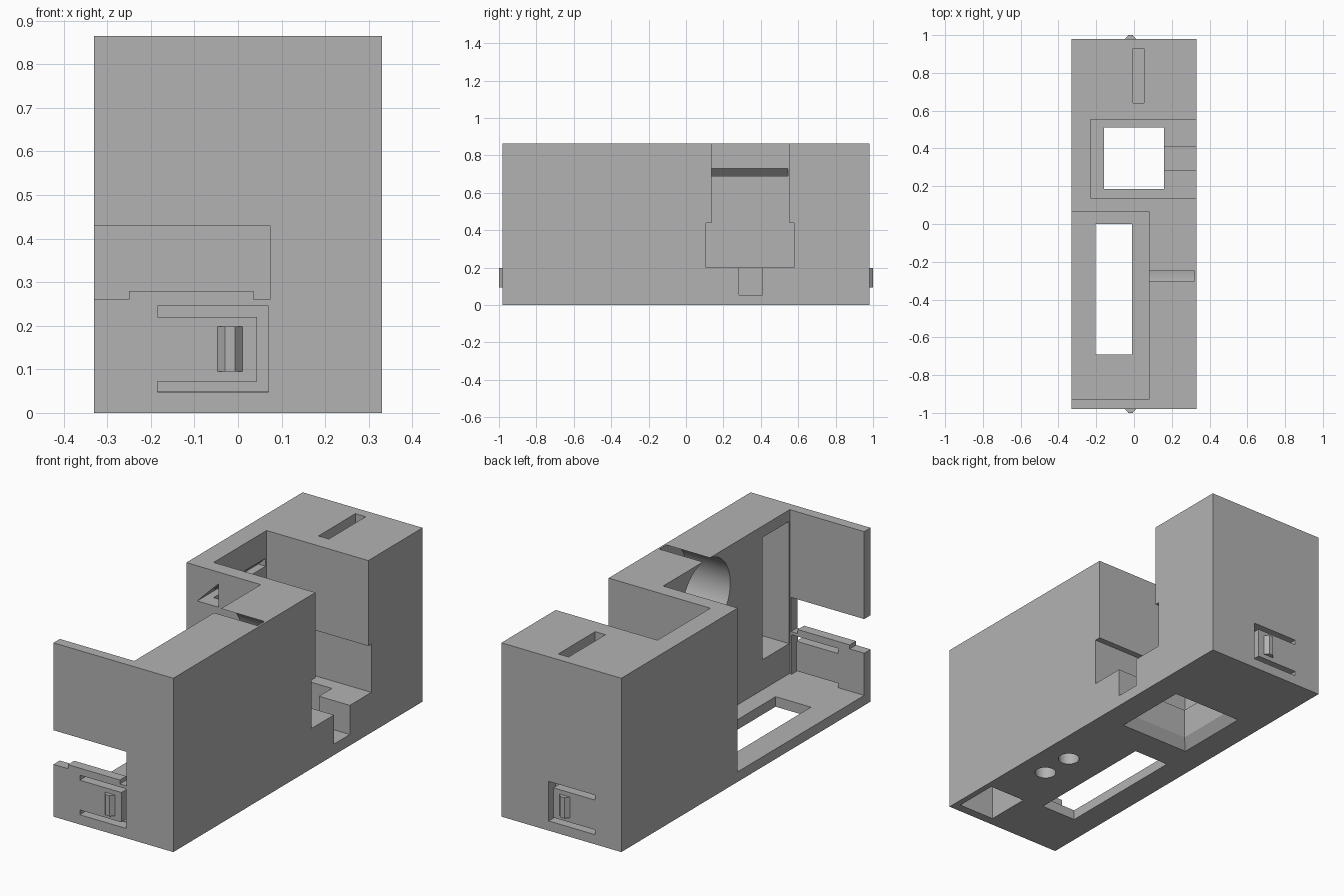
import bpy, bmesh, math

if "Cube" in bpy.data.objects:
    bpy.data.objects.remove(bpy.data.objects["Cube"])

grey = bpy.data.materials.new("light grey")
grey.diffuse_color = (0.45, 0.45, 0.45, 1)
grey.use_nodes = True
grey.node_tree.nodes["Principled BSDF"].inputs["Base Color"].default_value = grey.diffuse_color


def finish(name, bm):
    bmesh.ops.recalc_face_normals(bm, faces=bm.faces)
    me = bpy.data.meshes.new(name)
    bm.to_mesh(me)
    bm.free()
    me.materials.append(grey)
    ob = bpy.data.objects.new(name, me)
    bpy.context.collection.objects.link(ob)
    return ob


def loft(name, a, b):
    """Closed solid between two rings of points."""
    bm = bmesh.new()
    va = [bm.verts.new(p) for p in a]
    vb = [bm.verts.new(p) for p in b]
    n = len(va)
    bm.faces.new(va)
    bm.faces.new(vb[::-1])
    for i in range(n):
        j = (i + 1) % n
        bm.faces.new((va[i], vb[i], vb[j], va[j]))
    return finish(name, bm)


def rect(x0, x1, y0, y1, z):
    return [(x0, y0, z), (x1, y0, z), (x1, y1, z), (x0, y1, z)]


def box(name, x0, x1, y0, y1, z0, z1):
    return loft(name, rect(x0, x1, y0, y1, z0), rect(x0, x1, y0, y1, z1))


def prism_y(name, pts, y0, y1):
    return loft(name, [(x, y0, z) for x, z in pts], [(x, y1, z) for x, z in pts])


def disc(axis, u, v, w, r, n):
    ang = [2 * math.pi * (i + 0.5) / n for i in range(n)]
    ring = [(u + r * math.cos(t), v + r * math.sin(t)) for t in ang]
    return [(w, p, q) if axis == "x" else (p, q, w) for p, q in ring]


H = 0.865
TOP = 1.0
body = box("case_body", -0.33, 0.33, -0.98, 0.98, 0, H)

cuts = [
    # open bay on the left, with a window in its floor
    box("left_bay", -0.5, 0.08, -0.93, 0.065, 0.05, TOP),
    box("floor_window", -0.205, -0.01, -0.69, 0, -0.1, 0.1),
    # stepped bay on the right
    box("right_bay", -0.23, 0.5, 0.137, 0.553, 0.3, TOP),
    box("right_bay_base", -0.23, 0.5, 0.107, 0.577, 0.2, 0.44),
    box("cable_channel", 0.1, 0.5, 0.283, 0.408, 0.055, 0.3),
    # square opening below the right bay, flared at the bottom
    box("square_opening", -0.16, 0.16, 0.185, 0.51, 0.02, 0.3),
    loft("flare", rect(-0.20, 0.20, 0.145, 0.55, -0.01),
         rect(-0.16, 0.16, 0.185, 0.51, 0.05)),
    # sloped groove through the dividing wall
    prism_y("sloped_groove", [(-0.27, 0.69), (-0.154, 0.69), (-0.154, 0.805)], 0.0, 0.545),
    # round pocket that just breaks the top
    loft("round_pocket", disc("x", -0.275, 0.68, 0.0, 0.187, 64),
         disc("x", -0.275, 0.68, 0.32, 0.187, 64)),
    # tall pocket behind the front wall and the shaft below it
    box("tall_pocket", 0.0, 0.30, -0.925, -0.715, 0.2, 0.808),
    box("bottom_shaft", 0.10, 0.30, -0.935, -0.705, -0.1, 0.18),
    # top slot
    box("top_slot", -0.005, 0.052, 0.64, 0.93, 0.68, TOP),
    # stepped opening in the front wall
    prism_y("front_opening", [(-0.5, 0.26), (-0.25, 0.26), (-0.25, 0.28), (0.036, 0.28),
                              (0.036, 0.26), (0.073, 0.26), (0.073, 0.43), (-0.5, 0.43)],
            -1.1, -0.90),
]
# round holes in the underside
for y in (-0.436, -0.262):
    cuts.append(loft("round_hole", disc("z", 0.188, y, -0.1, 0.05, 32),
                     disc("z", 0.188, y, 0.2, 0.05, 32)))
# U-shaped slots that free the spring latches, and the latch bumps
U = [(-0.185, 0.048), (0.07, 0.048), (0.07, 0.245), (-0.185, 0.245),
     (-0.185, 0.22), (0.044, 0.22), (0.044, 0.072), (-0.185, 0.072)]
for side, s in (("front", -1), ("back", 1)):
    cuts.append(prism_y(side + "_latch_slot", U, s * 0.925, s * 1.1))
    ring = [(-0.047, s * 0.975), (-0.047, s * 0.98), (-0.03, s * 1.0),
            (-0.007, s * 1.0), (0.01, s * 0.98), (0.01, s * 0.975)]
    loft(side + "_latch_bump", [(x, y, 0.095) for x, y in ring],
         [(x, y, 0.198) for x, y in ring])

# carve the body, then remove the cutters
bpy.context.view_layer.objects.active = body
body.select_set(True)
for c in cuts:
    c.hide_render = True
    m = body.modifiers.new(c.name, "BOOLEAN")
    m.operation = "DIFFERENCE"
    m.solver = "EXACT"
    m.object = c
    bpy.ops.object.modifier_apply(modifier=m.name)
for c in cuts:
    bpy.data.objects.remove(c, do_unlink=True)
bpy.ops.object.shade_smooth_by_angle(angle=math.radians(30))
